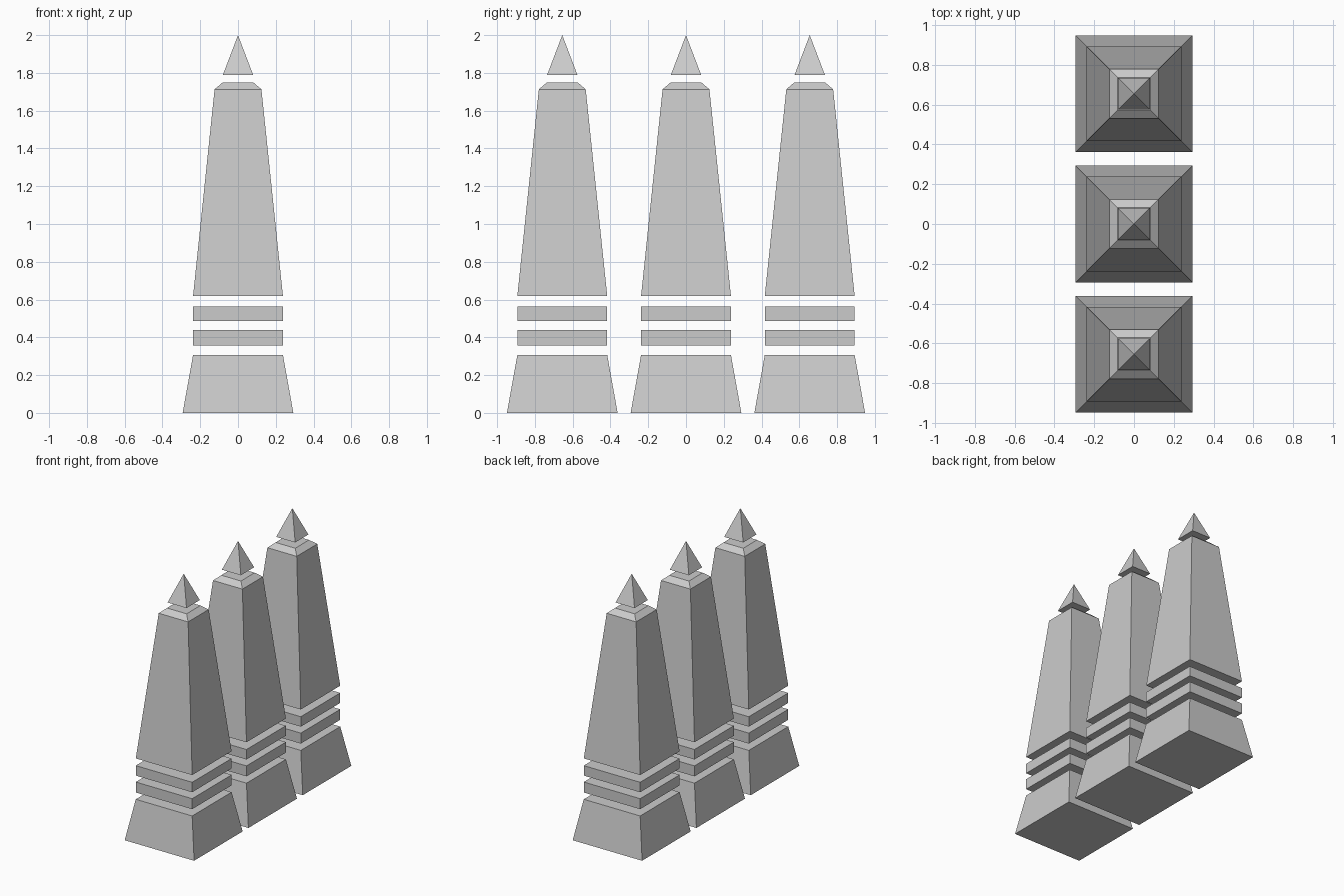
import bpy, bmesh

if "Cube" in bpy.data.objects:
    bpy.data.objects.remove(bpy.data.objects["Cube"])

SPACING = 0.655

# Each part: name and its square levels as (half width, height)
PARTS = [
    ("base", [(0.293, 0.0), (0.238, 0.306)]),
    ("lower_band", [(0.238, 0.358), (0.238, 0.438)]),
    ("upper_band", [(0.238, 0.487), (0.238, 0.563)]),
    ("shaft", [(0.238, 0.618), (0.124, 1.713), (0.083, 1.748)]),
    ("tip", [(0.08, 1.79), (0.0, 2.0)]),
]


def square_stack(name, levels, y):
    """Closed solid through stacked squares; zero width makes a point."""
    bm = bmesh.new()
    below = None
    for half, z in levels:
        if half:
            ring = [bm.verts.new((sx * half, y + sy * half, z))
                    for sx, sy in ((-1, -1), (1, -1), (1, 1), (-1, 1))]
        else:
            ring = [bm.verts.new((0, y, z))] * 4
        if below is None:
            bm.faces.new(ring[::-1])
        else:
            for i in range(4):
                j = (i + 1) % 4
                corners = [below[i], below[j], ring[j], ring[i]]
                bm.faces.new(corners if half else corners[:3])
        below = ring
    if levels[-1][0]:
        bm.faces.new(below)
    mesh = bpy.data.meshes.new(name)
    bm.to_mesh(mesh)
    bm.free()
    bpy.context.collection.objects.link(bpy.data.objects.new(name, mesh))


# Row of three identical obelisks
for label, offset in (("front", -1), ("middle", 0), ("back", 1)):
    for part, levels in PARTS:
        square_stack(f"{label}_obelisk_{part}", levels, offset * SPACING)
